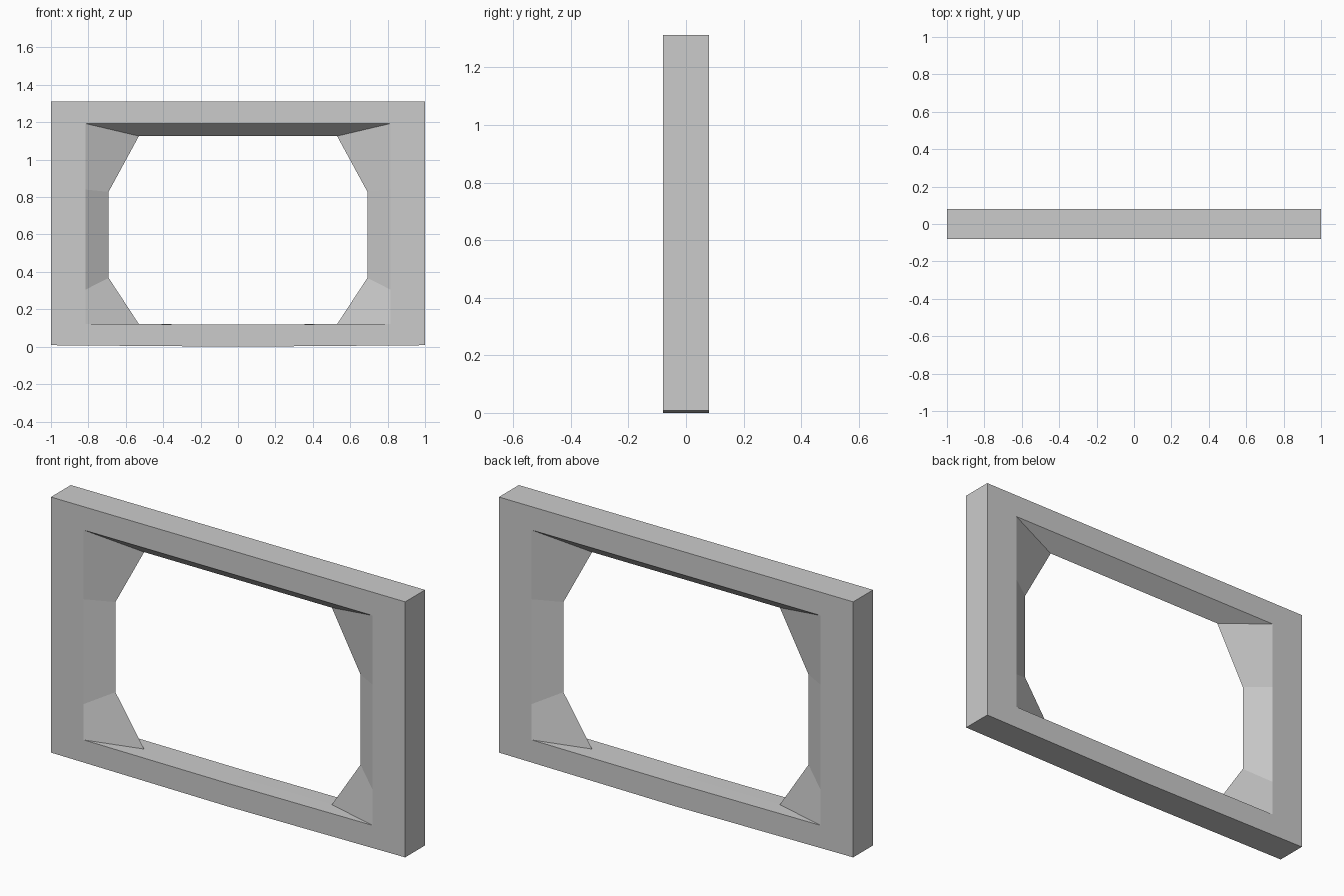
import bpy, bmesh

if "Cube" in bpy.data.objects:
    bpy.data.objects.remove(bpy.data.objects["Cube"])

D = 0.08  # half depth


def mirrored(right):
    """Closed outline: right half from bottom centre up, then its mirror."""
    return right + [(-x, z) for x, z in reversed(right[1:])]


outer = mirrored([(0, 0), (1, 0.008), (1, 0.305), (1, 0.84), (1, 1.312)])
opening = mirrored([(0, 0.118), (0.815, 0.122), (0.815, 0.305), (0.815, 0.84), (0.815, 1.193)])
throat = mirrored([(0, 0.118), (0.53, 0.121), (0.692, 0.368), (0.692, 0.828), (0.53, 1.126)])

# Frame: outline and opening on both faces, narrowing to an octagonal throat midway
loops = [(outer, -D), (opening, -D), (throat, 0), (opening, D), (outer, D)]
bm = bmesh.new()
rings = [[bm.verts.new((x, y, z)) for x, z in pts] for pts, y in loops]
for i, a in enumerate(rings):
    b = rings[(i + 1) % len(rings)]
    for k in range(len(a)):
        j = (k + 1) % len(a)
        bm.faces.new((a[k], a[j], b[j], b[k]))
bmesh.ops.recalc_face_normals(bm, faces=bm.faces)

mesh = bpy.data.meshes.new("window_frame")
bm.to_mesh(mesh)
bm.free()
grey = bpy.data.materials.new("light grey")
grey.diffuse_color = (0.6, 0.6, 0.6, 1)
grey.use_nodes = True
grey.node_tree.nodes["Principled BSDF"].inputs["Base Color"].default_value = grey.diffuse_color
mesh.materials.append(grey)
frame = bpy.data.objects.new("window_frame", mesh)
bpy.context.collection.objects.link(frame)
